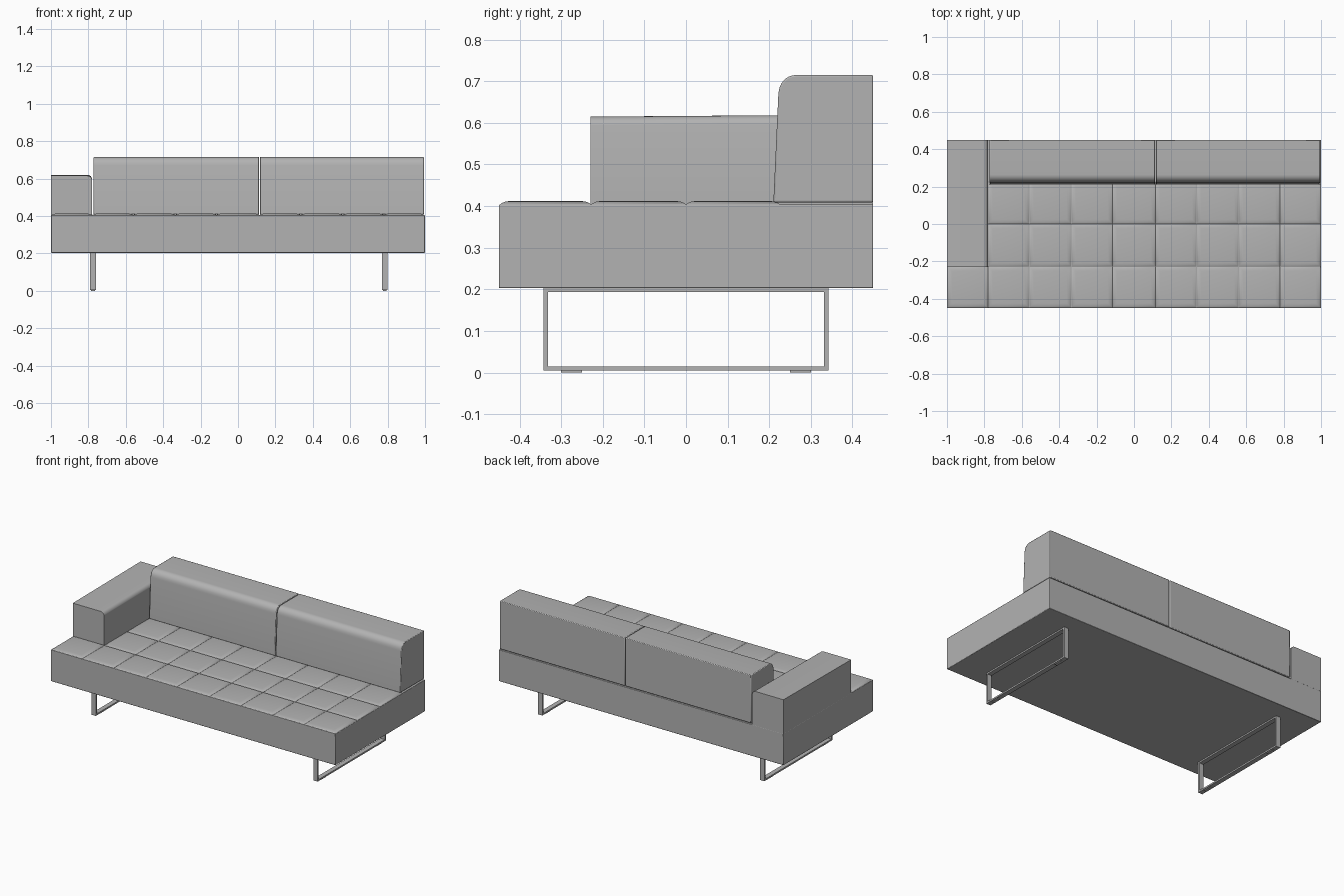
import bpy, bmesh, math

if "Cube" in bpy.data.objects:
    bpy.data.objects.remove(bpy.data.objects["Cube"])

grey = bpy.data.materials.new("sofa grey")
grey.diffuse_color = (0.45, 0.45, 0.45, 1)
grey.use_nodes = True
grey.node_tree.nodes["Principled BSDF"].inputs["Base Color"].default_value = grey.diffuse_color


def finish(name, bm, bevel=0, segments=2):
    bmesh.ops.recalc_face_normals(bm, faces=bm.faces)
    me = bpy.data.meshes.new(name)
    bm.to_mesh(me)
    bm.free()
    ob = bpy.data.objects.new(name, me)
    bpy.context.collection.objects.link(ob)
    me.materials.append(grey)
    if bevel:
        mod = ob.modifiers.new("bevel", 'BEVEL')
        mod.width, mod.segments = bevel, segments
        mod.limit_method, mod.angle_limit = 'ANGLE', math.radians(50)
    bpy.ops.object.select_all(action='DESELECT')
    ob.select_set(True)
    bpy.context.view_layer.objects.active = ob
    bpy.ops.object.shade_smooth_by_angle(angle=math.radians(35))
    return ob


def add_box(bm, x0, x1, y0, y1, z0, z1):
    vs = bmesh.ops.create_cube(bm, size=1)["verts"]
    for v in vs:
        v.co = (x1 if v.co.x > 0 else x0, y1 if v.co.y > 0 else y0, z1 if v.co.z > 0 else z0)


def prism(bm, points, start, end, axis):
    """Extrude a closed profile along x (points are y,z) or y (points are x,z)."""
    def at(p, t):
        return (t, p[0], p[1]) if axis == 'x' else (p[0], t, p[1])
    a = [bm.verts.new(at(p, start)) for p in points]
    b = [bm.verts.new(at(p, end)) for p in points]
    bm.faces.new(a)
    bm.faces.new(b)
    for i in range(len(a)):
        j = (i + 1) % len(a)
        bm.faces.new((a[i], a[j], b[j], b[i]))


def arc(cx, cz, rx, rz, a0, a1, n):
    out = []
    for i in range(n + 1):
        t = math.radians(a0 + (a1 - a0) * i / n)
        out.append((cx + rx * math.cos(t), cz + rz * math.sin(t)))
    return out


# seat block
bm = bmesh.new()
add_box(bm, -1, 1, -0.45, 0.45, 0.203, 0.404)
finish("seat_base", bm, 0.003)

# tufted seat: shallow pillow squares in a grid
xs = [-0.997, -0.78, -0.56, -0.335, -0.115, 0.115, 0.335, 0.56, 0.78, 0.997]
ys = [-0.447, -0.228, 0.0, 0.226]
steps = [(0.0, 0.4035), (0.004, 0.407), (0.012, 0.4105), (0.024, 0.4125)]
bm = bmesh.new()
for c in range(9):
    for r in range(3):
        if c == 0 and r > 0:
            continue  # covered by the armrest
        last = None
        for inset, z in steps:
            x0, x1, y0, y1 = xs[c] + inset, xs[c + 1] - inset, ys[r] + inset, ys[r + 1] - inset
            ring = [bm.verts.new((x, y, z)) for x, y in ((x0, y0), (x1, y0), (x1, y1), (x0, y1))]
            if last:
                for i in range(4):
                    j = (i + 1) % 4
                    bm.faces.new((last[i], last[j], ring[j], ring[i]))
            last = ring
        bm.faces.new(last)
finish("seat_tufts", bm)

# armrest with a rounded inner top edge, sloping slightly to the front
bm = bmesh.new()
profile = [(-1, 0.402), (-0.78, 0.402)] + arc(-0.805, 0.595, 0.025, 0.025, 0, 90, 6) + [(-1, 0.62)]
prism(bm, profile, -0.23, 0.45, 'y')
for v in bm.verts:
    if v.co.y < 0 and v.co.z > 0.6:
        v.co.z -= 0.005
finish("armrest", bm)

# two back cushions with a rounded front top edge
profile = [(0.45, 0.409), (0.21, 0.409), (0.222, 0.67)]
profile += arc(0.264, 0.672, 0.041, 0.043, 172, 90, 7) + [(0.45, 0.715)]
for name, x0, x1 in (("left", -0.772, 0.113), ("right", 0.117, 0.994)):
    bm = bmesh.new()
    prism(bm, profile, x0, x1, 'x')
    finish("back_cushion_" + name, bm, 0.004)

# rectangular flat-bar leg frames with small floor pads
for name, x in (("left", -0.775), ("right", 0.785)):
    bm = bmesh.new()
    a, b = x - 0.015, x + 0.015
    add_box(bm, a, b, -0.342, 0.342, 0.005, 0.015)
    add_box(bm, a, b, -0.342, 0.342, 0.194, 0.204)
    for s in (-1, 1):
        y = sorted((s * 0.332, s * 0.342))
        add_box(bm, a, b, y[0], y[1], 0.015, 0.194)
        add_box(bm, x - 0.01, x + 0.01, s * 0.275 - 0.025, s * 0.275 + 0.025, 0, 0.005)
    finish("leg_frame_" + name, bm)
